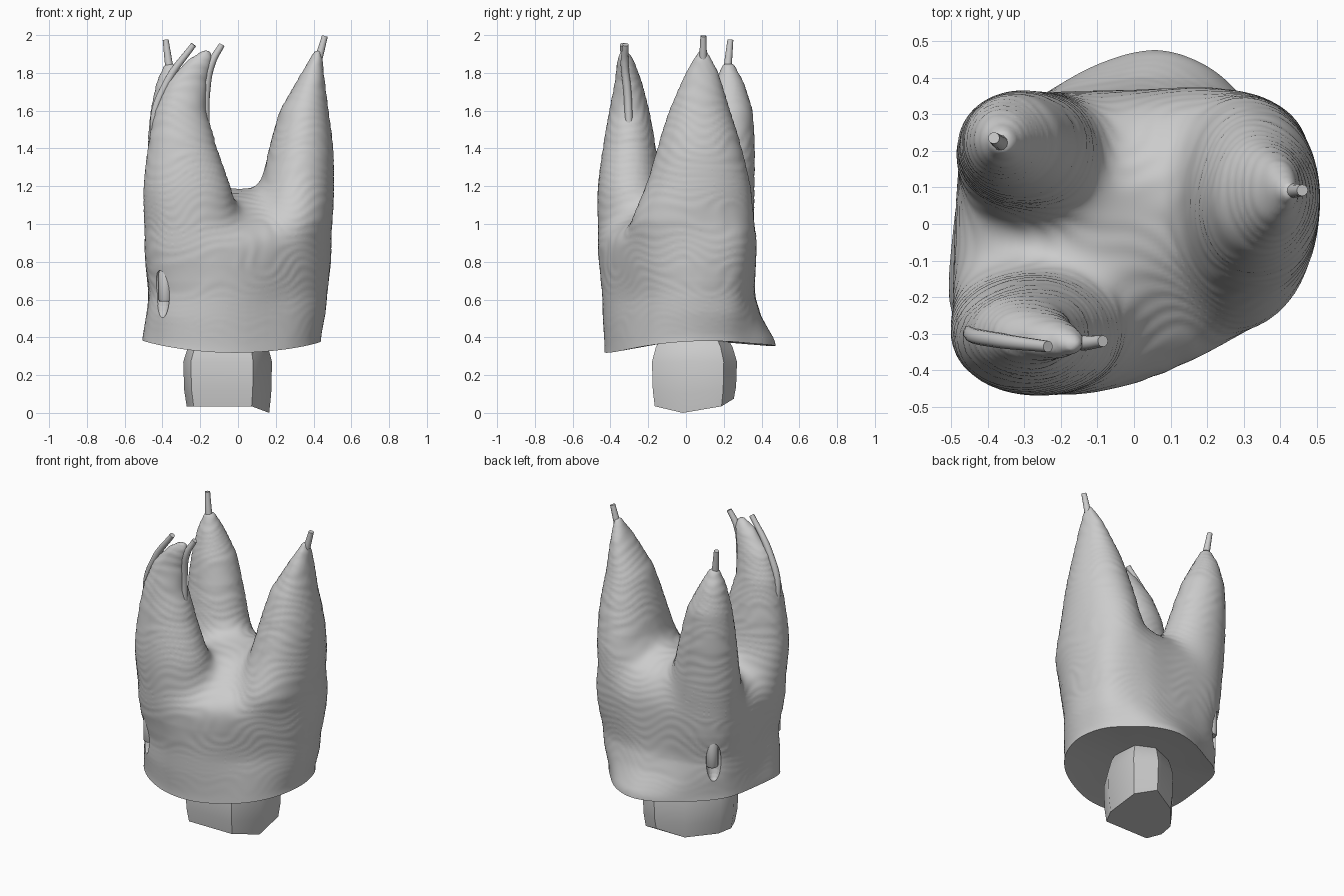
import bpy, bmesh, math
from mathutils import Vector, noise

if "Cube" in bpy.data.objects:
    bpy.data.objects.remove(bpy.data.objects["Cube"])


def link(name, bm):
    bmesh.ops.recalc_face_normals(bm, faces=bm.faces)
    me = bpy.data.meshes.new(name)
    bm.to_mesh(me)
    bm.free()
    ob = bpy.data.objects.new(name, me)
    bpy.context.collection.objects.link(ob)
    return ob


def loft(bm, rings):
    rows = [[bm.verts.new(p) for p in r] for r in rings]
    for a, b in zip(rows, rows[1:]):
        n = len(a)
        for i in range(n):
            bm.faces.new((a[i], a[(i + 1) % n], b[(i + 1) % n], b[i]))
    bm.faces.new(rows[0][::-1])
    bm.faces.new(rows[-1])


def ellipse(z, cx, cy, rx, ry, n=32):
    return [(cx + rx * math.cos(2 * math.pi * i / n),
             cy + ry * math.sin(2 * math.pi * i / n), z) for i in range(n)]


def rounded(pts, k=4):
    # closed Catmull-Rom curve through the points
    p = [Vector(q) for q in pts]
    n, out = len(p), []
    for i in range(n):
        a, b, c, d = p[i - 1], p[i], p[(i + 1) % n], p[(i + 2) % n]
        for j in range(k):
            t = j / k
            out.append(.5 * (2 * b + (c - a) * t + (2 * a - 5 * b + 4 * c - d) * t * t
                             + (3 * b - a - 3 * c + d) * t ** 3))
    return out


def smooth(ob, angle=40):
    bpy.ops.object.select_all(action='DESELECT')
    ob.select_set(True)
    bpy.context.view_layer.objects.active = ob
    bpy.ops.object.shade_smooth_by_angle(angle=math.radians(angle))


# Trunk outlines: widest section, and flared cut rim
wide = rounded([(-.505, -.31), (-.435, -.42), (-.31, -.47), (-.17, -.48), (0, -.445), (.2, -.365),
                (.36, -.265), (.46, -.13), (.505, .05), (.48, .26), (.38, .35), (.2, .385),
                (.03, .37), (-.15, .37), (-.32, .36), (-.435, .3), (-.485, .2), (-.5, -.1)])
rim = rounded([(-.5, -.23), (-.425, -.335), (-.31, -.4), (-.17, -.43), (0, -.415), (.18, -.345),
               (.31, -.26), (.4, -.14), (.44, .03), (.4, .21), (.3, .34), (.2, .43),
               (.06, .475), (-.1, .435), (-.26, .345), (-.385, .265), (-.46, .17), (-.495, -.04)])


def mix(z, t, s, tilt=0, pinch=0):
    # tilt lowers the front of the section, pinch draws in its diagonal corners
    out = []
    for a, b in zip(rim, wide):
        p = a.lerp(b, t)
        p *= s * (1 - pinch * math.sin(2 * math.atan2(p.y, p.x)) ** 2)
        out.append((p.x, p.y, z + tilt * p.y))
    return out


bm = bmesh.new()
loft(bm, [mix(.2, 0, 1.02), mix(.36, 0, 1), mix(.5, .6, .97, 0, .03), mix(.62, .9, .955, 0, .06),
          mix(.85, 1, .99, 0, .015), mix(.95, 1, .985, .03), mix(1.04, 1, .84, .15),
          mix(1.12, 1, .55, .2), mix(1.17, 1, .3, .2)])
# Three tapering roots: z, centre x, centre y, radius x, radius y
roots = [
    [(.7, -.22, -.2, .24, .21), (1, -.25, -.26, .255, .215), (1.2, -.27, -.3, .245, .175),
     (1.4, -.295, -.3, .188, .143), (1.6, -.305, -.3, .137, .107), (1.75, -.27, -.305, .11, .073),
     (1.87, -.2, -.32, .068, .045), (1.92, -.165, -.33, .025, .02)],
    [(.7, -.2, .13, .2, .17), (1, -.26, .17, .23, .195), (1.2, -.285, .195, .21, .175),
     (1.4, -.31, .215, .173, .152), (1.6, -.332, .23, .132, .125), (1.75, -.355, .23, .078, .078),
     (1.85, -.36, .225, .03, .03)],
    [(.7, .21, .03, .18, .24), (1, .29, .03, .215, .34), (1.2, .315, .067, .2, .29),
     (1.4, .335, .072, .173, .228), (1.6, .35, .072, .13, .163), (1.8, .395, .085, .06, .09),
     (1.92, .425, .09, .02, .025)]]
for r in roots:
    loft(bm, [ellipse(*s) for s in r])
raw = link("raw_tooth", bm)
m = raw.modifiers.new("fuse", 'REMESH')
m.mode = 'VOXEL'
m.voxel_size = .014
m = raw.modifiers.new("soften", 'SMOOTH')
m.factor = .5
m.iterations = 14
me = raw.evaluated_get(bpy.context.evaluated_depsgraph_get()).to_mesh()
bm = bmesh.new()
bm.from_mesh(me)
bpy.data.objects.remove(raw)

# Melt the roots into the trunk with nested smoothing bands
for lo, hi in ((.6, 1.45), (.7, 1.35), (.8, 1.28)):
    band = [v for v in bm.verts if lo < v.co.z < hi]
    for _ in range(26):
        bmesh.ops.smooth_vert(bm, verts=band, factor=.5, use_axis_x=True,
                              use_axis_y=True, use_axis_z=True)

# Cut the neck, close it with a shallow fan, add fine scan ripples
bmesh.ops.bisect_plane(bm, geom=bm.verts[:] + bm.edges[:] + bm.faces[:],
                       plane_co=(0, 0, .335), plane_no=(0, 0, 1), clear_inner=True)
bm.normal_update()
for v in bm.verts:
    x, y, z = v.co
    fall = max(0, 1 - (z - .335) / .4)
    ripple = .0011 * math.sin(120 * (z + .16 * noise.noise(Vector((x, y, z)) * 4)))
    v.co += v.normal * ripple * (1 - fall)
    v.co.z += (.22 * x * x + .04 * y) * fall
centre = bm.verts.new((-.02, 0, .39))
for e in [e for e in bm.edges if e.is_boundary]:
    bm.faces.new((e.verts[0], e.verts[1], centre))
tooth = link("tooth_roots", bm)
smooth(tooth)

# Side pockets, each with a short canal stub
for name, x, y in (("back", -.39, .275), ("front", -.405, -.375)):
    bm = bmesh.new()
    bmesh.ops.create_uvsphere(bm, u_segments=20, v_segments=12, radius=1)
    bmesh.ops.scale(bm, vec=(.045, .045, .13), verts=bm.verts)
    bmesh.ops.translate(bm, vec=(x, y, .63), verts=bm.verts)
    cutter = link(name + "_pocket_cutter", bm)
    cutter.hide_render = True
    cutter.hide_set(True)
    b = tooth.modifiers.new(name + "_pocket", 'BOOLEAN')
    b.operation = 'DIFFERENCE'
    b.object = cutter
    bm = bmesh.new()
    loft(bm, [ellipse(z, x * .95, y * .95, r, r, 16)
              for z, r in ((.59, .03), (.6, .036), (.74, .036), (.76, .028))])
    smooth(link(name + "_canal_stub", bm))


# Nerve canals running from the stump up through the root tips
def canal(name, pts, r=.021):
    cu = bpy.data.curves.new(name, 'CURVE')
    cu.dimensions = '3D'
    cu.bevel_depth = r
    cu.bevel_resolution = 4
    cu.use_fill_caps = True
    sp = cu.splines.new('BEZIER')
    sp.bezier_points.add(len(pts) - 1)
    for i, (bp, p) in enumerate(zip(sp.bezier_points, pts)):
        bp.co = p
        bp.handle_left_type = bp.handle_right_type = 'AUTO'
        bp.radius = .75 if i == len(pts) - 1 else 1
    bpy.context.collection.objects.link(bpy.data.objects.new(name, cu))


canal("right_canal", [(.08, .05, .4), (.28, .06, 1.1), (.37, .085, 1.7), (.425, .09, 1.87),
                      (.46, .092, 1.995)])
canal("back_canal", [(-.12, .1, .4), (-.27, .18, 1.1), (-.345, .215, 1.72), (-.365, .222, 1.84),
                     (-.383, .235, 1.975)])
canal("front_outer_canal", [(-.15, -.05, .4), (-.34, -.25, 1.1), (-.445, -.3, 1.54),
                            (-.37, -.318, 1.76), (-.235, -.335, 1.95)])
canal("front_inner_canal", [(-.08, -.05, .4), (-.2, -.27, 1.1), (-.172, -.3, 1.5),
                            (-.168, -.31, 1.7), (-.14, -.325, 1.85), (-.085, -.32, 1.95)])

# Faceted stump under the neck
base = [(-.29, -.08), (-.25, -.18), (.08, -.18), (.18, -.02), (.17, .2), (.04, .27),
        (-.13, .2), (-.27, .03)]


def section(z, s, rough=0):
    # rough drops the right corner and lifts the back one
    lift = {3: -.035, 5: .04}
    return [(-.03 + (x + .03) * s, .03 + (y - .03) * s, z + rough * lift.get(i, 0))
            for i, (x, y) in enumerate(base)]


bm = bmesh.new()
loft(bm, [section(.035, .93, 1), section(.12, .98, .5), section(.27, 1), section(.35, .9),
          section(.42, .72)])
smooth(link("stump", bm), 40)
